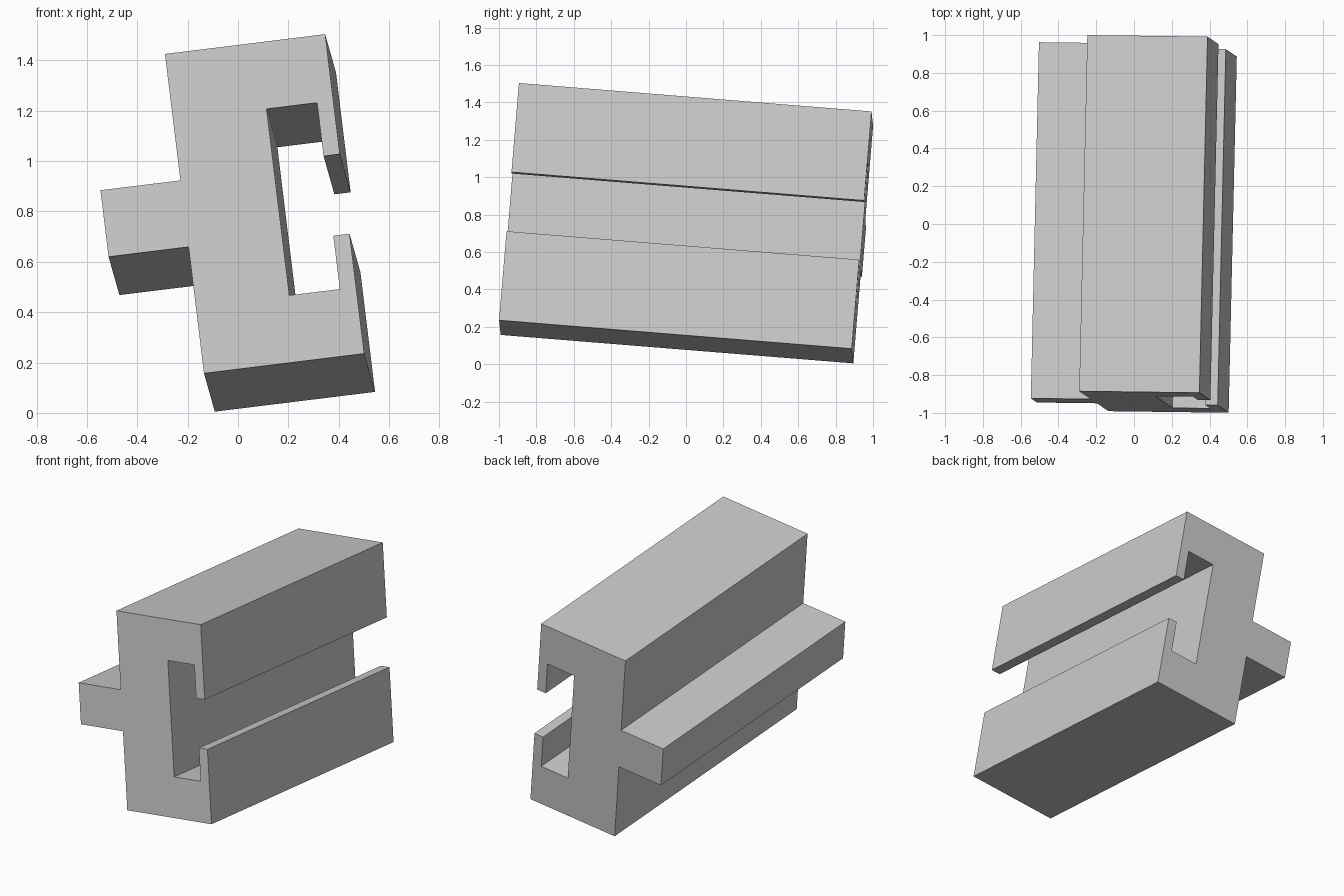
import bpy
import bmesh
from mathutils import Matrix, Vector

cube = bpy.data.objects.get("Cube")
if cube:
    bpy.data.objects.remove(cube)

# Plain grey material
grey = bpy.data.materials.new("plain_grey")
grey.use_nodes = True
colour = (0.6, 0.6, 0.6, 1)
grey.diffuse_color = colour
grey.node_tree.nodes["Principled BSDF"].inputs["Base Color"].default_value = colour

# Upper half of the cross-section (across, up), measured from its mid-height:
# slot wall, lip, outer side, top, back, side tongue
WIDTH, HALF, LENGTH = 0.641, 0.641, 1.892
LIP, WEB, GAP, SLOT, TONGUE, REACH = 0.065, 0.374, 0.16, 0.374, 0.1335, 0.32
upper = [
    (WEB, SLOT), (WIDTH - LIP, SLOT), (WIDTH - LIP, GAP), (WIDTH, GAP),
    (WIDTH, HALF), (0, HALF), (0, TONGUE), (-REACH, TONGUE),
]
profile = upper + [(x, -z) for x, z in reversed(upper)]

# Sweep the section along the rail
bm = bmesh.new()
face = bm.faces.new([bm.verts.new((x, 0, z)) for x, z in profile])
sweep = bmesh.ops.extrude_face_region(bm, geom=[face], use_keep_orig=True)
ends = [v for v in sweep["geom"] if isinstance(v, bmesh.types.BMVert)]
bmesh.ops.translate(bm, verts=ends, vec=(0, LENGTH, 0))
bmesh.ops.recalc_face_normals(bm, faces=bm.faces)
mesh = bpy.data.meshes.new("slotted_rail")
bm.to_mesh(mesh)
bm.free()
mesh.materials.append(grey)
rail = bpy.data.objects.new("slotted_rail", mesh)
bpy.context.collection.objects.link(rail)

# Tilt the rail: its length dips to the back and its section leans to the right
along = Vector((0.043, 1.885, -0.152)).normalized()
up = Vector((-0.155, 0.106, 1.268))
up = (up - along * up.dot(along)).normalized()
across = along.cross(up)
corner = Vector((-0.135, -0.991, 0.157))
turn = Matrix((across, along, up)).transposed().to_4x4()
rail.matrix_world = Matrix.Translation(corner + up * HALF) @ turn
